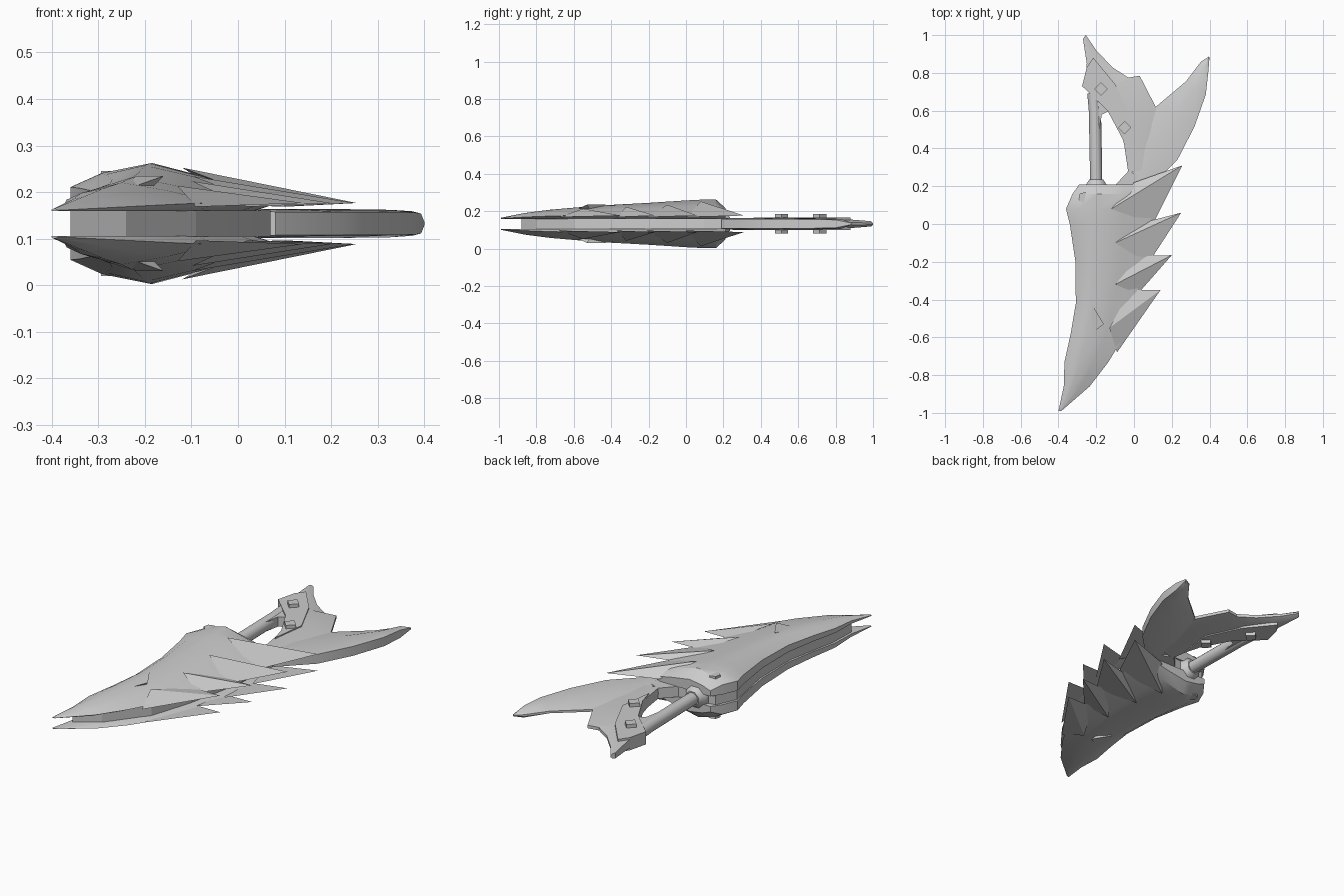
import bpy, bmesh, math

ZC = 0.1325  # symmetry plane; all heights below are measured from it

steel = bpy.data.materials.new("light_grey")
steel.diffuse_color = (0.6, 0.6, 0.6, 1)


def build(name, verts, faces, mirror=False, smooth=30):
    bm = bmesh.new()
    vs = [bm.verts.new(v) for v in verts]
    for f in faces:
        bm.faces.new([vs[i] for i in f])
    bmesh.ops.remove_doubles(bm, verts=bm.verts, dist=0.0005)
    bmesh.ops.triangulate(bm, faces=[f for f in bm.faces if len(f.verts) > 4])
    bmesh.ops.recalc_face_normals(bm, faces=bm.faces)
    me = bpy.data.meshes.new(name)
    bm.to_mesh(me)
    bm.free()
    me.materials.append(steel)
    ob = bpy.data.objects.new(name, me)
    bpy.context.collection.objects.link(ob)
    ob.location.z = ZC
    if mirror:
        m = ob.modifiers.new("Mirror", 'MIRROR')
        m.use_axis = (False, False, True)
        m.use_mirror_merge = False
    bpy.ops.object.select_all(action='DESELECT')
    ob.select_set(True)
    bpy.context.view_layer.objects.active = ob
    if smooth:
        bpy.ops.object.shade_smooth_by_angle(angle=math.radians(smooth))
    return ob


def loft(name, rings, **kw):
    n = len(rings[0])
    verts = [p for r in rings for p in r]
    faces = [list(range(n)), list(range(len(verts) - n, len(verts)))]
    for k in range(len(rings) - 1):
        for i in range(n):
            j = (i + 1) % n
            faces.append([k * n + i, k * n + j, (k + 1) * n + j, (k + 1) * n + i])
    return build(name, verts, faces, **kw)


def prism(name, outline, lo, hi, **kw):
    return loft(name, [[(x, y, h) for x, y in outline] for h in (lo, hi)], smooth=0, **kw)


def lerp(a, b, t):
    return a + (b - a) * t


# Armoured shells: y, left edge, ridge x, ridge height, right edge
stations = [
    (-0.99, -0.40, -0.395, 0.032, -0.385),
    (-0.86, -0.372, -0.33, 0.058, -0.235),
    (-0.73, -0.368, -0.29, 0.075, -0.135),
    (-0.58, -0.335, -0.25, 0.088, -0.045),
    (-0.42, -0.308, -0.225, 0.100, 0.0),
    (-0.20, -0.31, -0.21, 0.112, 0.06),
    (0.0, -0.34, -0.20, 0.125, 0.09),
    (0.08, -0.36, -0.19, 0.129, 0.09),
    (0.16, -0.325, -0.185, 0.130, 0.09),
    (0.21, -0.29, -0.17, 0.085, 0.05),
]
B = 0.027
rings = []
for y, l, rx, h, r in stations:
    edge = min(0.045, B + 0.3 * (h - B))
    rings.append([(l, y, B), (l, y, lerp(B, h, 0.5)),
                  (lerp(l, rx, 0.4), y, lerp(B, h, 0.8)), (rx, y, h),
                  (lerp(rx, r, 0.5), y, lerp(edge, h, 0.58)), (r, y, edge),
                  (lerp(r, rx, 0.2), y, B)])
loft("armour_shell", rings, mirror=True, smooth=35)

# Swept blades along the right edge: crest, back root, tip, front root
blades = [
    ((-0.12, 0.08, 0.120), (0.0, 0.22, 0.045), (0.255, 0.31, 0.044), (0.10, 0.0, 0.036)),
    ((-0.10, -0.10, 0.102), (0.06, 0.01, 0.045), (0.25, 0.06, 0.044), (0.075, -0.21, 0.036)),
    ((-0.10, -0.32, 0.091), (0.03, -0.17, 0.045), (0.20, -0.165, 0.044), (0.02, -0.37, 0.036)),
    ((-0.13, -0.55, 0.081), (-0.02, -0.35, 0.045), (0.14, -0.35, 0.044), (-0.09, -0.68, 0.036)),
    # Small raised fin on the crest
    ((-0.22, -0.43, 0.102), (-0.25, -0.60, 0.07), (-0.16, -0.53, 0.102), (-0.20, -0.50, 0.06)),
]
for i, pts in enumerate(blades):
    build("swept_blade_%d" % (i + 1), pts, [(0, 1, 2), (0, 2, 3), (0, 3, 1), (1, 3, 2)],
          mirror=True, smooth=0)

# Core between the shells
prism("core", [(-0.36, -0.88), (-0.24, -0.80), (-0.09, -0.60), (-0.02, -0.38), (0.03, -0.15),
               (0.07, 0.10), (0.07, 0.24), (-0.03, 0.28), (-0.10, 0.205), (-0.30, 0.18),
               (-0.35, 0.07), (-0.30, -0.20), (-0.30, -0.45), (-0.355, -0.73)], -0.028, 0.028)


# Rear fins: ridged plates lofted between an outer and an inner edge
def fin(name, rows, t_out, t_mid, t_in):
    rings = []
    for (ox, oy), (ix, iy), s in rows:
        top = [(ox, oy, t_out * s), (lerp(ox, ix, 0.5), lerp(oy, iy, 0.5), t_mid * s),
               (ix, iy, t_in * s)]
        rings.append(top + [(x, y, -z) for x, y, z in reversed(top)])
    loft(name, rings, smooth=35)


fin("rear_horn", [
    ((0.08, 0.19), (-0.03, 0.25), 1),
    ((0.23, 0.34), (-0.04, 0.42), 1),
    ((0.32, 0.515), (0.115, 0.62), 1),
    ((0.38, 0.685), (0.275, 0.755), 0.95),
    ((0.393, 0.80), (0.355, 0.86), 0.85),
    ((0.40, 0.885), (0.396, 0.886), 0.15)], 0.025, 0.031, 0.006)
fin("rear_wing", [
    ((0.12, 0.30), (-0.03, 0.27), 1),
    ((0.13, 0.50), (-0.055, 0.44), 1),
    ((0.115, 0.62), (-0.10, 0.54), 1),
    ((0.03, 0.785), (-0.14, 0.60), 1),
    ((-0.03, 0.775), (-0.20, 0.68), 1),
    ((-0.115, 0.83), (-0.255, 0.76), 0.95),
    ((-0.20, 0.92), (-0.25, 0.85), 0.8),
    ((-0.255, 1.0), (-0.27, 0.98), 0.5)], 0.008, 0.028, 0.028)

# Mounting plate with square studs
prism("mounting_plate", [(-0.215, 0.88), (-0.10, 0.74), (-0.01, 0.55), (-0.035, 0.36),
                         (-0.06, 0.45), (-0.14, 0.60), (-0.275, 0.73), (-0.25, 0.83)],
      -0.034, 0.034)


def ngon(x, y, r, n, start=0.0):
    return [(x + r * math.cos(start + i * math.tau / n),
             y + r * math.sin(start + i * math.tau / n)) for i in range(n)]


for i, (x, y) in enumerate([(-0.175, 0.715), (-0.05, 0.51)]):
    prism("stud_%d" % (i + 1), ngon(x, y, 0.035, 4), -0.052, 0.052)
prism("hex_bolt", ngon(-0.265, 0.14, 0.03, 6, 0.3), 0.06, 0.113, mirror=True)


# Handle bar and collar
def bar(name, rows, n):
    loft(name, [[(px, y, pz) for px, pz in ngon(x, 0, r, n, math.pi / n)]
                for x, y, r in rows], smooth=40)


bar("handle", [(-0.20, 0.16, 0.032), (-0.203, 0.40, 0.033), (-0.207, 0.60, 0.033),
               (-0.215, 0.69, 0.033)], 16)
bar("handle_collar", [(-0.20, 0.16, 0.075), (-0.20, 0.205, 0.062), (-0.20, 0.235, 0.04)], 8)
prism("handle_bracket", [(-0.185, 0.50), (-0.17, 0.58), (-0.13, 0.60), (-0.20, 0.70)],
      -0.026, 0.026)
